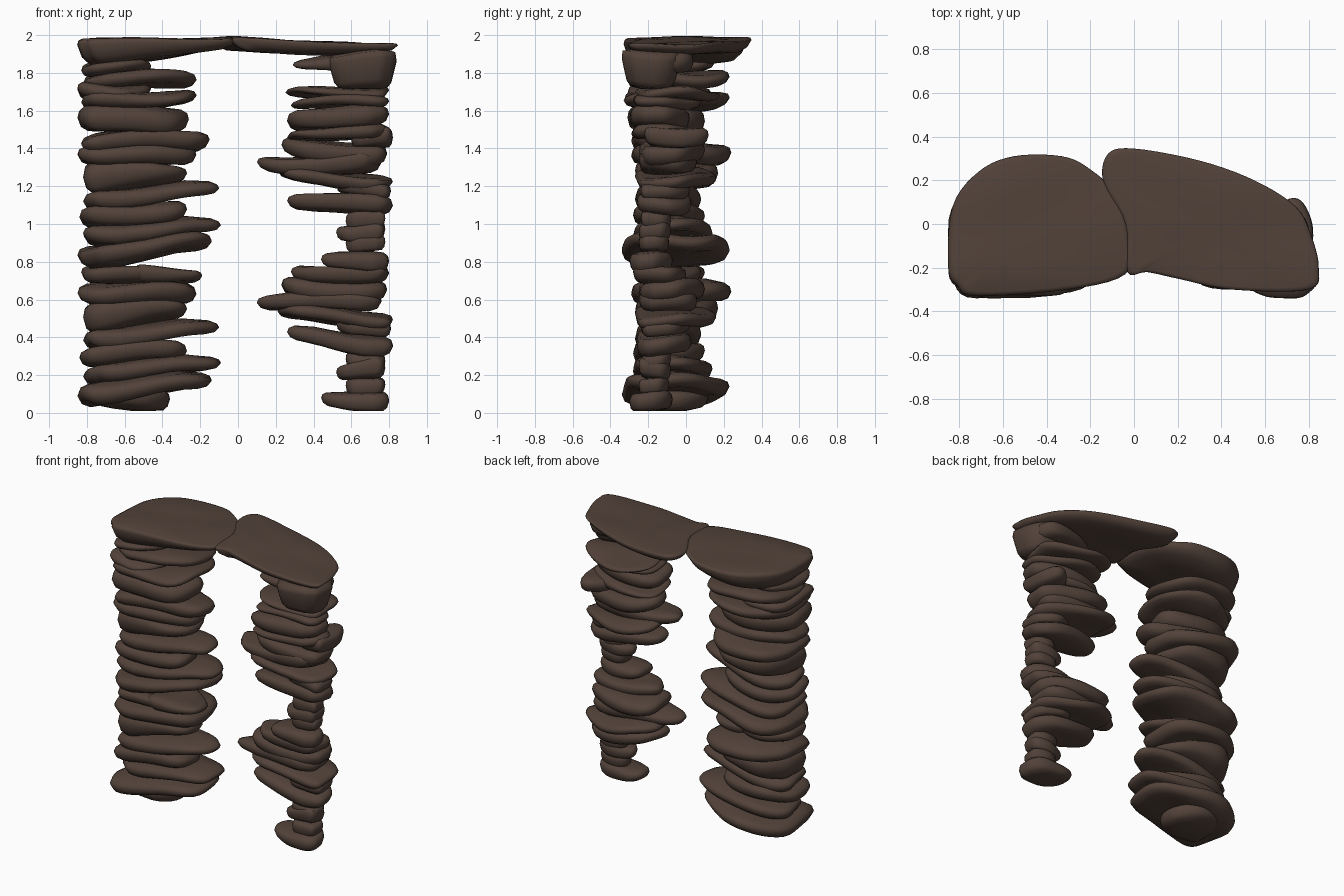
import bpy, bmesh, math, random

if "Cube" in bpy.data.objects:
    bpy.data.objects.remove(bpy.data.objects["Cube"])

rnd = random.Random(7)
mat = bpy.data.materials.new("dark_brown_stone")
mat.diffuse_color = (0.085, 0.055, 0.042, 1)
mat.use_nodes = True
mat.node_tree.nodes["Principled BSDF"].inputs["Base Color"].default_value = mat.diffuse_color

# side profiles: (outline scale, height fraction)
ROUND = [(0, 0), (.5, .02), (.82, .08), (.94, .24), (1, .55), (.97, .78), (.86, .93), (.5, 1), (0, 1)]
WEDGE = [(0, 0), (.4, .01), (.72, .06), (.84, .2), (.93, .5), (1, .75), (.97, .92), (.6, 1), (0, 1)]
SLAB = [(0, 0), (.5, .02), (.83, .12), (.94, .4), (1, .82), (.985, .95), (.94, 1), (.5, 1), (0, 1)]


def smooth_loop(pts, n=5):
    """Closed Catmull-Rom curve through the points."""
    out = []
    for i in range(len(pts)):
        a, b, c, d = (pts[(i + k) % len(pts)] for k in (-1, 0, 1, 2))
        for j in range(n):
            t = j / n
            out.append(tuple(.5 * (2 * q + (r - p) * t + (2 * p - 5 * q + 4 * r - s) * t * t
                                   + (3 * q - p - 3 * r + s) * t ** 3)
                             for p, q, r, s in zip(a, b, c, d)))
    return out


def pebble_outline(x0, x1, y0, y1, taper):
    """Irregular outline fitted to a box: square outer front corner, rounder back,
    positive taper narrows it towards the opening."""
    p, q, r = (rnd.uniform(0, 6.28) for _ in range(3))
    side = -1 if x0 + x1 > 0 else 1
    raw = []
    for i in range(36):
        t = math.tau * i / 36
        c, s = math.cos(t), math.sin(t)
        rad = 1 + .03 * math.sin(2 * t + p) + .03 * math.sin(3 * t + q) + .02 * math.sin(5 * t + r)
        e = (.95 if s > 0 else .42 if c * side < 0 else .75)
        x = math.copysign(abs(c) ** e, c) * rad
        y = math.copysign(abs(s) ** e, s) * rad
        raw.append((x, y * (1 - taper * (.5 + .5 * side * x)) - taper * .3 * side * x))
    xs, ys = [v[0] for v in raw], [v[1] for v in raw]
    fit = lambda v, w, a, b: a + (b - a) * (v - min(w)) / (max(w) - min(w))
    return [(fit(x, xs, x0, x1), fit(y, ys, y0, y1)) for x, y in raw]


def stone(name, outline, left, right, profile=ROUND, wobble=.01):
    """Loft an outline through a side profile; left/right are (bottom, top) heights."""
    xs = [p[0] for p in outline]
    x0, x1 = min(xs), max(xs)
    cx, cy = (x0 + x1) / 2, sum(p[1] for p in outline) / len(outline)
    p, q = rnd.uniform(0, 6.28), rnd.uniform(0, 6.28)

    def place(x, y, h):
        u = (x - x0) / (x1 - x0)
        u = u * u * (3 - 2 * u)
        lo = left[0] + (right[0] - left[0]) * u
        hi = left[1] + (right[1] - left[1]) * u
        z = lo + (hi - lo) * h + wobble * (math.sin(9 * x + 4 * y + p) + math.sin(13 * y - 4 * x + q))
        return (x, y, max(z, .01))

    bm = bmesh.new()
    rings = [[bm.verts.new(place(cx + (x - cx) * s, cy + (y - cy) * s, h)) for x, y in outline]
             for s, h in profile[1:-1]]
    n = len(outline)
    low, high = bm.verts.new(place(cx, cy, 0)), bm.verts.new(place(cx, cy, 1))
    for i in range(n):
        j = (i + 1) % n
        for a, b in zip(rings, rings[1:]):
            bm.faces.new((a[i], a[j], b[j], b[i]))
        bm.faces.new((low, rings[0][j], rings[0][i]))
        bm.faces.new((high, rings[-1][i], rings[-1][j]))
    bmesh.ops.recalc_face_normals(bm, faces=bm.faces)
    for f in bm.faces:
        f.smooth = True
    me = bpy.data.meshes.new(name)
    bm.to_mesh(me)
    bm.free()
    me.materials.append(mat)
    bpy.context.collection.objects.link(bpy.data.objects.new(name, me))


def stack(name, rows, shift=0):
    for i, (x0, x1, y0, y1, l0, l1, r0, r1, taper) in enumerate(rows):
        stone(f"{name}_{i + 1}", pebble_outline(x0, x1, y0, y1, taper),
              (l0 - shift, l1 - shift), (r0 - shift, r1 - shift))


# row: x0, x1, y0, y1, left bottom/top, right bottom/top, taper
left_top = [
    (-.83, -.46, -.31, .15, 1.79, 1.86, 1.80, 1.86, -.1),
    (-.82, -.22, -.30, .23, 1.71, 1.80, 1.73, 1.81, -.1),
    (-.85, -.46, -.31, .13, 1.66, 1.75, 1.66, 1.73, -.1),
    (-.83, -.22, -.33, .23, 1.59, 1.69, 1.63, 1.70, -.1),
    (-.85, -.26, -.31, .10, 1.475, 1.63, 1.475, 1.615, 0),
    (-.83, -.15, -.29, .11, 1.38, 1.48, 1.39, 1.50, .1),
]
# this run appears twice, one above the other
left_run = [
    (-.85, -.22, -.29, .24, 1.31, 1.42, 1.31, 1.43, .1),
    (-.82, -.27, -.27, .17, 1.15, 1.34, 1.23, 1.32, .1),
    (-.82, -.10, -.27, .08, 1.06, 1.17, 1.14, 1.22, .1),
    (-.84, -.27, -.28, .10, .98, 1.09, 1.00, 1.11, 0),
    (-.82, -.09, -.28, .14, .88, .99, .95, 1.03, .2),
    (-.85, -.14, -.34, .23, .765, .89, .86, .95, .1),
]
left_pebbles = [
    (-.56, -.19, -.28, .08, .69, .80, .68, .74, .3),
    (-.83, -.42, -.28, .10, .68, .77, .70, .79, 0),
]
stack("left_top_stone", left_top)
stack("left_upper_stone", left_run)
stack("left_pebble", left_pebbles)
stack("left_lower_stone", left_run, .73)
# rounded belly under the lowest left stone
stone("left_foot_stone", pebble_outline(-.76, -.36, -.28, .12, 0), (.03, .12), (.02, .14))

# wedge-shaped stone under the right cap
stone("right_wedge_stone", pebble_outline(.48, .84, -.34, -.03, .1), (1.72, 1.91), (1.71, 1.92), WEDGE)
right_top = [
    (.29, .80, -.25, .04, 1.81, 1.86, 1.79, 1.92, .3),
    (.25, .80, -.27, .18, 1.67, 1.71, 1.66, 1.73, -.6),
    (.28, .80, -.28, .08, 1.61, 1.66, 1.61, 1.68, -.4),
    (.26, .80, -.30, .02, 1.50, 1.61, 1.50, 1.62, -.1),
    (.26, .80, -.29, .06, 1.45, 1.50, 1.43, 1.52, -.3),
    (.60, .82, -.22, .12, 1.40, 1.49, 1.40, 1.51, .1),
]
# this run also appears twice
right_run = [
    (.23, .79, -.25, .10, 1.34, 1.45, 1.31, 1.43, -.2),
    (.10, .76, -.25, .06, 1.275, 1.36, 1.26, 1.38, .3),
    (.21, .82, -.27, .16, 1.22, 1.30, 1.18, 1.26, -.5),
    (.52, .81, -.24, .02, 1.14, 1.23, 1.12, 1.21, -.1),
    (.26, .82, -.26, .03, 1.09, 1.18, 1.03, 1.14, .1),
    (.57, .78, -.24, -.08, .96, 1.06, .96, 1.05, .1),
    (.52, .78, -.25, -.08, .90, .98, .92, 1.03, .1),
    (.57, .78, -.25, -.09, .83, .93, .84, .93, .1),
    (.44, .80, -.30, -.07, .75, .83, .745, .86, -.1),
]
stack("right_top_stone", right_top)
stack("right_upper_stone", right_run)
stack("right_pebble", [(.28, .80, -.28, .00, .69, .78, .69, .79, .1)])
stack("right_lower_stone", right_run, .73)

# two cap slabs that meet over the opening
left_cap = [(-.85, -.2), (-.83, .08), (-.71, .24), (-.55, .31), (-.33, .31), (-.2, .25), (-.08, .13),
            (-.02, -.08), (-.04, -.23), (-.3, -.3), (-.72, -.33), (-.81, -.28)]
right_cap = [(-.03, -.22), (-.04, 0), (-.14, .19), (-.12, .32), (0, .345), (.3, .29), (.55, .2), (.74, .08),
             (.81, -.05), (.845, -.2), (.8, -.3), (.45, -.3), (.2, -.25), (.06, -.22)]
stone("left_cap_slab", smooth_loop(left_cap), (1.82, 1.98), (1.92, 1.985), SLAB, .004)
stone("right_cap_slab", smooth_loop(right_cap), (1.91, 1.99), (1.89, 1.95), SLAB, .004)
